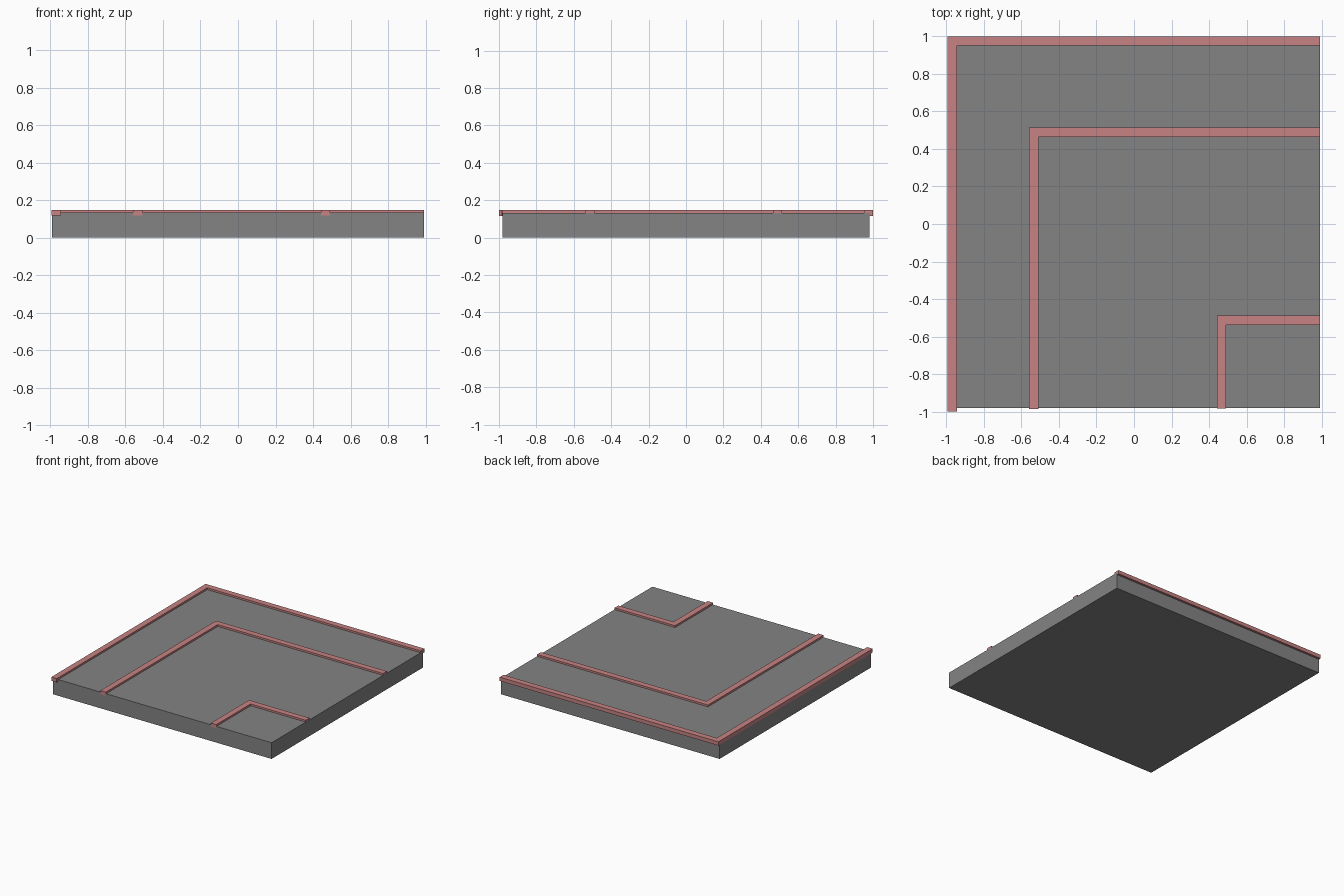
import bpy
import bmesh

cube = bpy.data.objects.get("Cube")
if cube:
    bpy.data.objects.remove(cube, do_unlink=True)


def make_material(name, rgb):
    mat = bpy.data.materials.new(name)
    mat.use_nodes = True
    color = (*rgb, 1.0)
    mat.diffuse_color = color
    mat.node_tree.nodes["Principled BSDF"].inputs["Base Color"].default_value = color
    return mat


def extrude_outline(name, outline, bottom, top, mat):
    """Solid prism from a flat outline, listed counter-clockwise."""
    bm = bmesh.new()
    face = bm.faces.new([bm.verts.new((x, y, bottom)) for x, y in outline])
    result = bmesh.ops.extrude_face_region(bm, geom=[face])
    raised = [v for v in result["geom"] if isinstance(v, bmesh.types.BMVert)]
    bmesh.ops.translate(bm, verts=raised, vec=(0, 0, top - bottom))
    bmesh.ops.recalc_face_normals(bm, faces=bm.faces)
    mesh = bpy.data.meshes.new(name)
    bm.to_mesh(mesh)
    bm.free()
    mesh.materials.append(mat)
    obj = bpy.data.objects.new(name, mesh)
    bpy.context.collection.objects.link(obj)
    return obj


grey = make_material("concrete_grey", (0.23, 0.23, 0.23))
pink = make_material("edging_pink", (0.57, 0.225, 0.225))

# Base slab
W, D = 0.992, 0.981
extrude_outline("base_slab", [(-W, -D), (W, -D), (W, D), (-W, D)], 0, 0.133, grey)


# L-shaped raised strips, running from the front edge back and then to the +x edge
def corner_strip(name, left, back, front, width=0.049):
    right = 0.991
    outline = [(left, front), (left + width, front),
               (left + width, back - width), (right, back - width),
               (right, back), (left, back)]
    extrude_outline(name, outline, 0.117, 0.148, pink)


corner_strip("outer_strip", -0.994, 1.0, -1.0)
corner_strip("middle_strip", -0.559, 0.514, -0.986)
corner_strip("inner_strip", 0.442, -0.489, -0.983)
